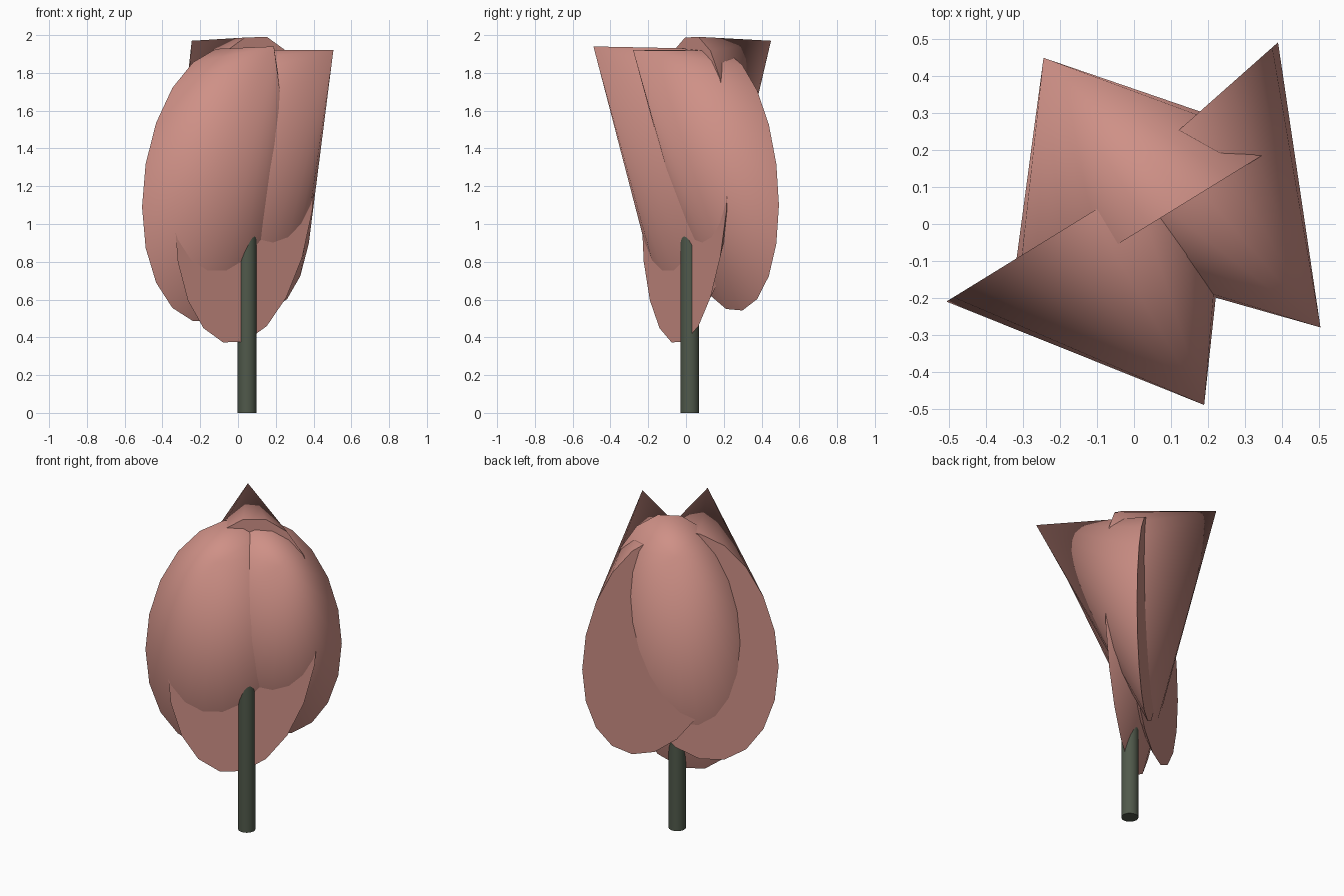
import bpy
import math
from mathutils import Matrix, Vector

if "Cube" in bpy.data.objects:
    bpy.data.objects.remove(bpy.data.objects["Cube"])


def material(name, color):
    mat = bpy.data.materials.new(name)
    mat.diffuse_color = (*color, 1)
    mat.use_nodes = True
    mat.node_tree.nodes["Principled BSDF"].inputs["Base Color"].default_value = mat.diffuse_color
    return mat


def finish(name, mat):
    obj = bpy.context.object
    obj.name = name
    obj.data.materials.append(mat)
    bpy.ops.object.shade_smooth_by_angle(angle=math.radians(60))
    return obj


pink = material("petal_pink", (0.62, 0.28, 0.24))
green = material("stem_green", (0.08, 0.10, 0.07))


def petal(name, centre, side, height, apex):
    """Skewed cone: elliptical upright base and a tip at the outer top."""
    bpy.ops.mesh.primitive_cone_add(vertices=20, radius1=1, radius2=0, depth=1)
    obj = finish(name, pink)
    c, a = Vector(centre), Vector(apex) - Vector(centre)
    up = Vector((0, 0, height))
    m = Matrix((Vector(side), up, a)).transposed().to_4x4()
    m.translation = c + a / 2
    obj.data.transform(m)
    obj.data.update()


# Three interlocking petals
petal("petal_front", (-0.118, 0.03, 1.207), (0.39, 0.24, 0.117), 0.72, (0.19, -0.49, 1.94))
petal("petal_right", (0.074, 0.212, 1.233), (0.316, 0.28, -0.133), 0.683, (0.505, -0.28, 1.92))
petal("petal_back", (0.037, -0.005, 1.182), (-0.374, -0.23, -0.14), 0.805, (-0.245, 0.45, 1.97))

# Stem running up into the petals
bpy.ops.mesh.primitive_cylinder_add(vertices=20, radius=0.05, depth=1.1, location=(0.048, 0.02, 0.55))
finish("stem", green)
